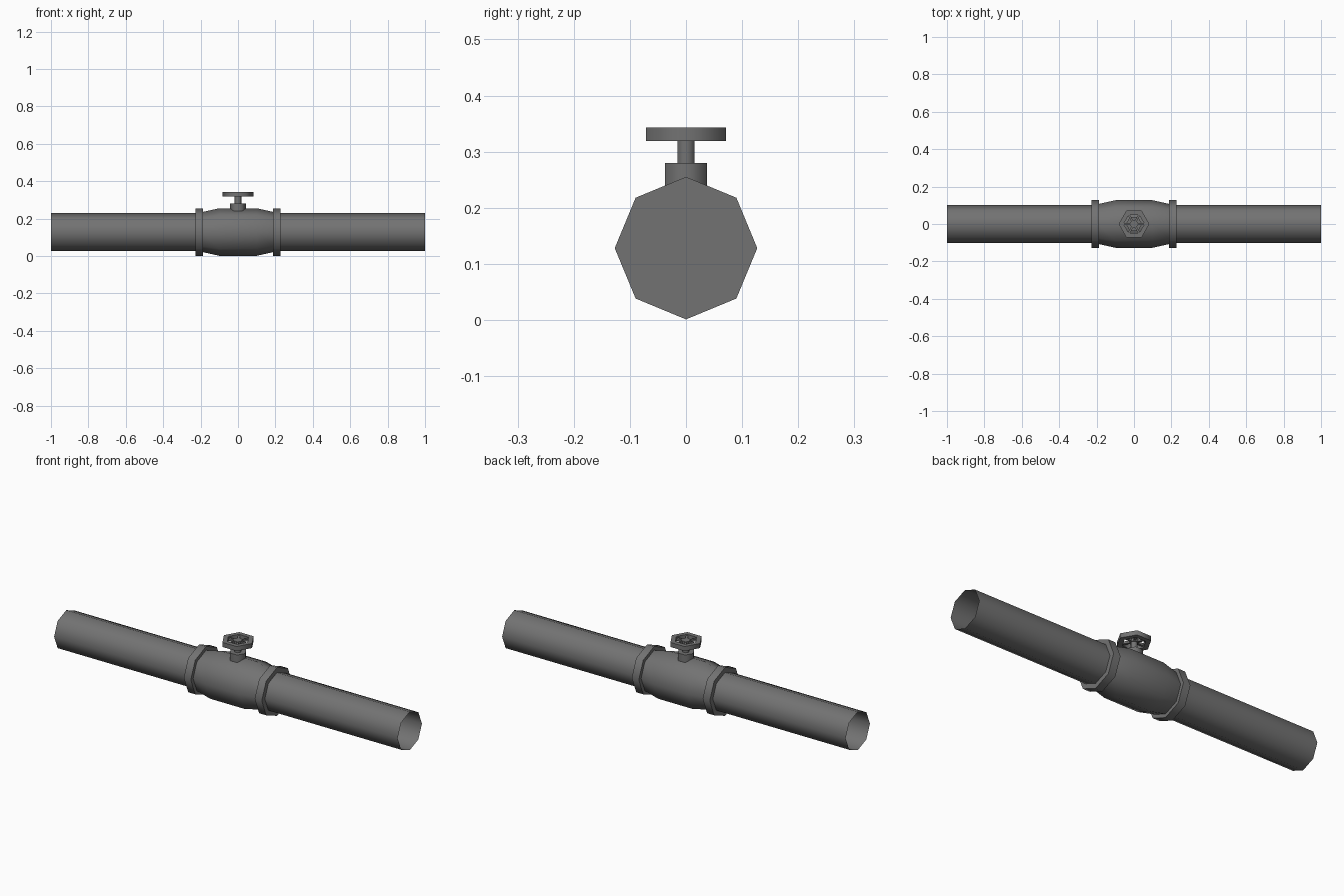
import bpy, bmesh, math
from mathutils import Matrix, Vector

if "Cube" in bpy.data.objects:
    bpy.data.objects.remove(bpy.data.objects["Cube"])

AXIS_Z = 0.128                      # height of the pipe centreline
ALONG_X = Matrix.Translation((0, 0, AXIS_Z)) @ Matrix.Rotation(math.pi / 2, 4, 'Y')

# Dark iron grey for every part
iron = bpy.data.materials.new("dark_iron")
iron.diffuse_color = (0.17, 0.17, 0.17, 1)
iron.use_nodes = True
iron.node_tree.nodes["Principled BSDF"].inputs["Base Color"].default_value = iron.diffuse_color


def finish(name, bm, recalc=True):
    if recalc:
        bmesh.ops.recalc_face_normals(bm, faces=bm.faces)
    me = bpy.data.meshes.new(name)
    bm.to_mesh(me)
    bm.free()
    me.materials.append(iron)
    ob = bpy.data.objects.new(name, me)
    bpy.context.collection.objects.link(ob)
    bpy.ops.object.select_all(action='DESELECT')
    ob.select_set(True)
    bpy.context.view_layer.objects.active = ob
    bpy.ops.object.shade_smooth_by_angle(angle=math.radians(65))
    return ob


def lathe(name, profile, sides, matrix=Matrix(), start_cap=False, end_cap=False, loop=False):
    """Sweep (position, radius) pairs around the local z axis."""
    bm = bmesh.new()
    rings = []
    for h, r in profile:
        rings.append([bm.verts.new(matrix @ Vector((
            r * math.cos(2 * math.pi * i / sides),
            r * math.sin(2 * math.pi * i / sides), h))) for i in range(sides)])
    pairs = list(zip(rings, rings[1:]))
    if loop:
        pairs.append((rings[-1], rings[0]))
    for a, b in pairs:
        for i in range(sides):
            j = (i + 1) % sides
            bm.faces.new((a[i], a[j], b[j], b[i]))
    if start_cap:
        bm.faces.new(rings[0][::-1])
    if end_cap:
        bm.faces.new(rings[-1])
    return finish(name, bm, recalc=loop)


# Open pipes and solid flanges on both sides
for side, lo, hi, f0, f1 in (("left", -1, -0.22, -0.227, -0.186),
                             ("right", 0.22, 1, 0.186, 0.227)):
    lathe(side + "_pipe", [(lo, 0.101), (hi, 0.101)], 8, ALONG_X)
    lathe(side + "_flange", [(f0, 0.127), (f1, 0.127)], 8, ALONG_X, True, True)

# Bulged valve body
lathe("valve_body", [(-0.19, 0.107), (-0.1, 0.127), (0.1, 0.127), (0.19, 0.107)], 8, ALONG_X)

# Bonnet and stem
lathe("bonnet", [(0.232, 0.043), (0.28, 0.043)], 6, end_cap=True)
lathe("stem", [(0.279, 0.0175), (0.325, 0.0175)], 6)

# Hand wheel: rim, hub and spokes
lathe("wheel_rim", [(0.319, 0.082), (0.343, 0.082), (0.343, 0.056), (0.319, 0.056)], 6, loop=True)
lathe("wheel_hub", [(0.322, 0.023), (0.340, 0.023)], 6, start_cap=True, end_cap=True)
bm = bmesh.new()
for k in range(6):
    m = (Matrix.Rotation(k * math.pi / 3, 4, 'Z') @ Matrix.Translation((0.038, 0, 0.331))
         @ Matrix.Diagonal((0.044, 0.011, 0.012, 1)))
    bmesh.ops.create_cube(bm, size=1, matrix=m)
finish("wheel_spokes", bm)
